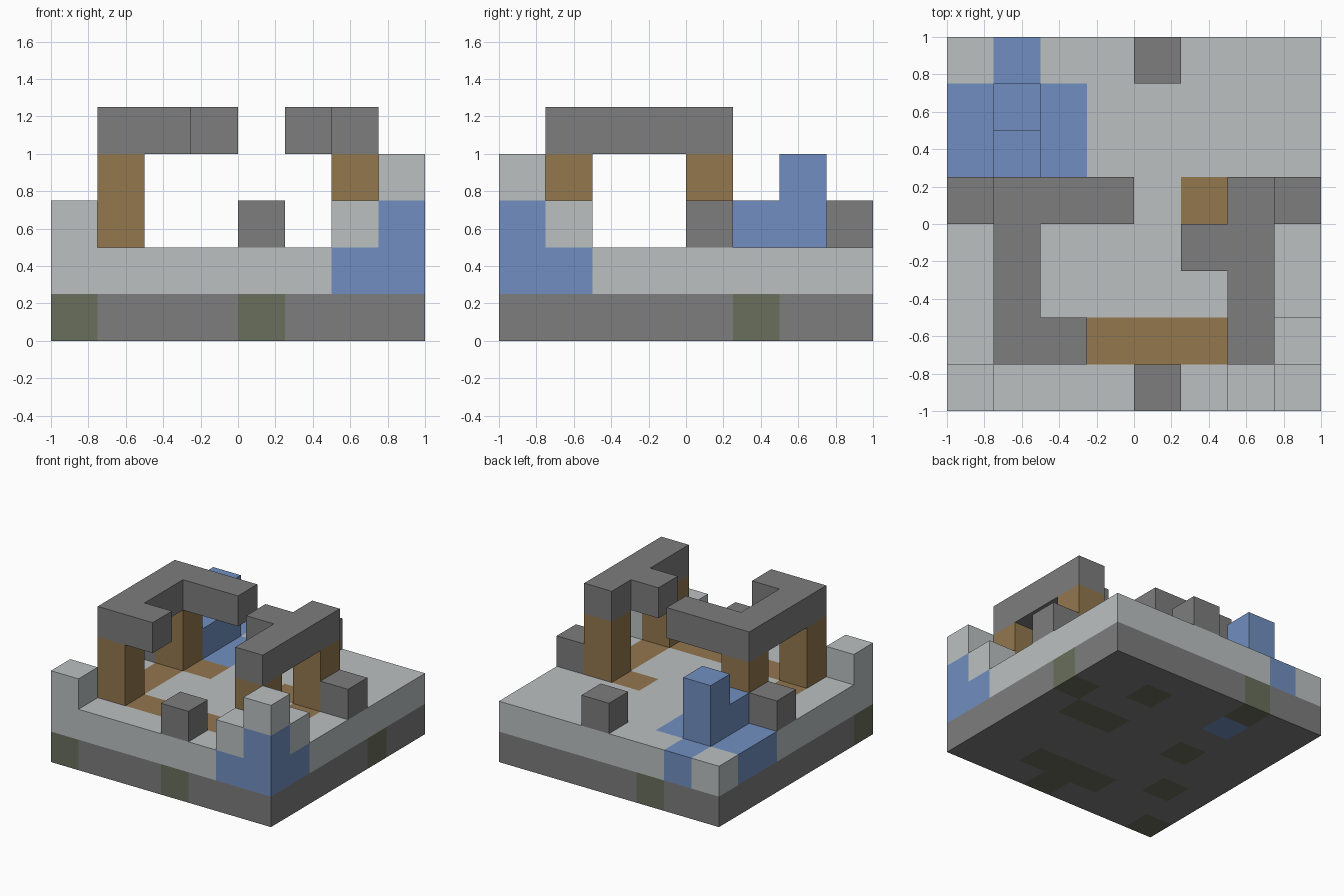
import bpy
import bmesh
from itertools import product
from mathutils import Vector

CELL = 0.25
ORIGIN = Vector((-1, -1, 0))

cube = bpy.data.objects.get("Cube")
if cube:
    bpy.data.objects.remove(cube)


def material(name, rgb):
    mat = bpy.data.materials.new(name)
    mat.use_nodes = True
    color = (*rgb, 1)
    mat.diffuse_color = color
    mat.node_tree.nodes["Principled BSDF"].inputs["Base Color"].default_value = color
    return mat


light_stone = material("light stone", (0.50, 0.53, 0.53))
dark_stone = material("dark stone", (0.205, 0.205, 0.205))
wood = material("brown wood", (0.288, 0.184, 0.076))
water = material("blue water", (0.165, 0.275, 0.533))
moss = material("mossy stone", (0.141, 0.156, 0.105))


def block(xs, ys, zs):
    """Cells of a block; each argument is one index or an inclusive pair."""
    spans = [(s, s) if isinstance(s, int) else s for s in (xs, ys, zs)]
    return set(product(*(range(a, b + 1) for a, b in spans)))


# Corner pool and back pool with its stepped fountain
front_pool = block((6, 7), 0, 1) | block(7, 1, 1) | block(7, 0, 2)
back_pool = block((0, 2), (5, 6), 1) | block(1, 7, 1) | block(2, 6, 0)
fountain = block(1, 5, 2) | block(1, 6, (2, 3))

# Earth path set into the ground slab
path = (block((1, 6), 1, 1) | block(1, (1, 4), 1) | block(6, (1, 4), 1)
        | block(2, 4, 1) | block(5, 4, 1))

# Mossy stones in the foundation
mossy = (block(0, 0, 0) | block(4, 0, 0) | block((3, 5), 1, 0) | block(1, 2, 0)
         | block((5, 6), 4, 0) | block(2, 4, 0) | block(7, 5, 0)
         | block(5, 6, 0) | block(2, 7, 0))

foundation = block((0, 7), (0, 7), 0) - mossy - back_pool
ground = block((0, 7), (0, 7), 1) - path - front_pool - back_pool

parts = {
    "foundation": (foundation, dark_stone),
    "foundation_moss": (mossy, moss),
    "ground_slab": (ground, light_stone),
    "ground_path": (path, wood),
    "front_pool": (front_pool, water),
    "back_pool": (back_pool, water),
    "fountain": (fountain, water),
    "corner_stone_right": (block(0, 0, 2), light_stone),
    "corner_stones_left": (block(6, 0, 2) | block(7, 1, 2) | block(7, 0, 3), light_stone),
    "roof_beam_right": (block(1, (1, 4), 4) | block(2, 1, 4) | block((2, 3), 4, 4), dark_stone),
    "roof_beam_left": (block(6, (1, 4), 4) | block(5, 3, 4), dark_stone),
}
for side, x in (("right", 1), ("left", 6)):
    for end, y in (("front", 1), ("back", 4)):
        parts[f"{end}_{side}_post"] = (block(x, y, (2, 3)), wood)
for name, x, y in (("front", 4, 0), ("back", 4, 7), ("left", 7, 4), ("right", 0, 4)):
    parts[f"{name}_edge_stone"] = (block(x, y, 2), dark_stone)

solid = set().union(*(cells for cells, _ in parts.values()))


def build(name, cells, mat):
    """Make the outer skin of a group of cells, merging flat neighbours."""
    bm = bmesh.new()
    for cell in cells:
        for axis, sign in product(range(3), (-1, 1)):
            step = [0, 0, 0]
            step[axis] = sign
            if tuple(c + s for c, s in zip(cell, step)) in solid:
                continue
            normal = Vector(step)
            u = Vector([float(i == (axis + 1) % 3) for i in range(3)])
            v = normal.cross(u)
            centre = Vector(cell) + Vector((0.5, 0.5, 0.5)) + normal / 2
            corners = [centre + (a * u + b * v) / 2
                       for a, b in ((-1, -1), (1, -1), (1, 1), (-1, 1))]
            bm.faces.new([bm.verts.new(ORIGIN + p * CELL) for p in corners])
    bmesh.ops.remove_doubles(bm, verts=bm.verts, dist=0.001)
    bmesh.ops.dissolve_limit(bm, angle_limit=0.01, verts=bm.verts, edges=bm.edges)
    mesh = bpy.data.meshes.new(name)
    bm.to_mesh(mesh)
    bm.free()
    mesh.materials.append(mat)
    bpy.context.collection.objects.link(bpy.data.objects.new(name, mesh))


for name, (cells, mat) in parts.items():
    build(name, cells, mat)
